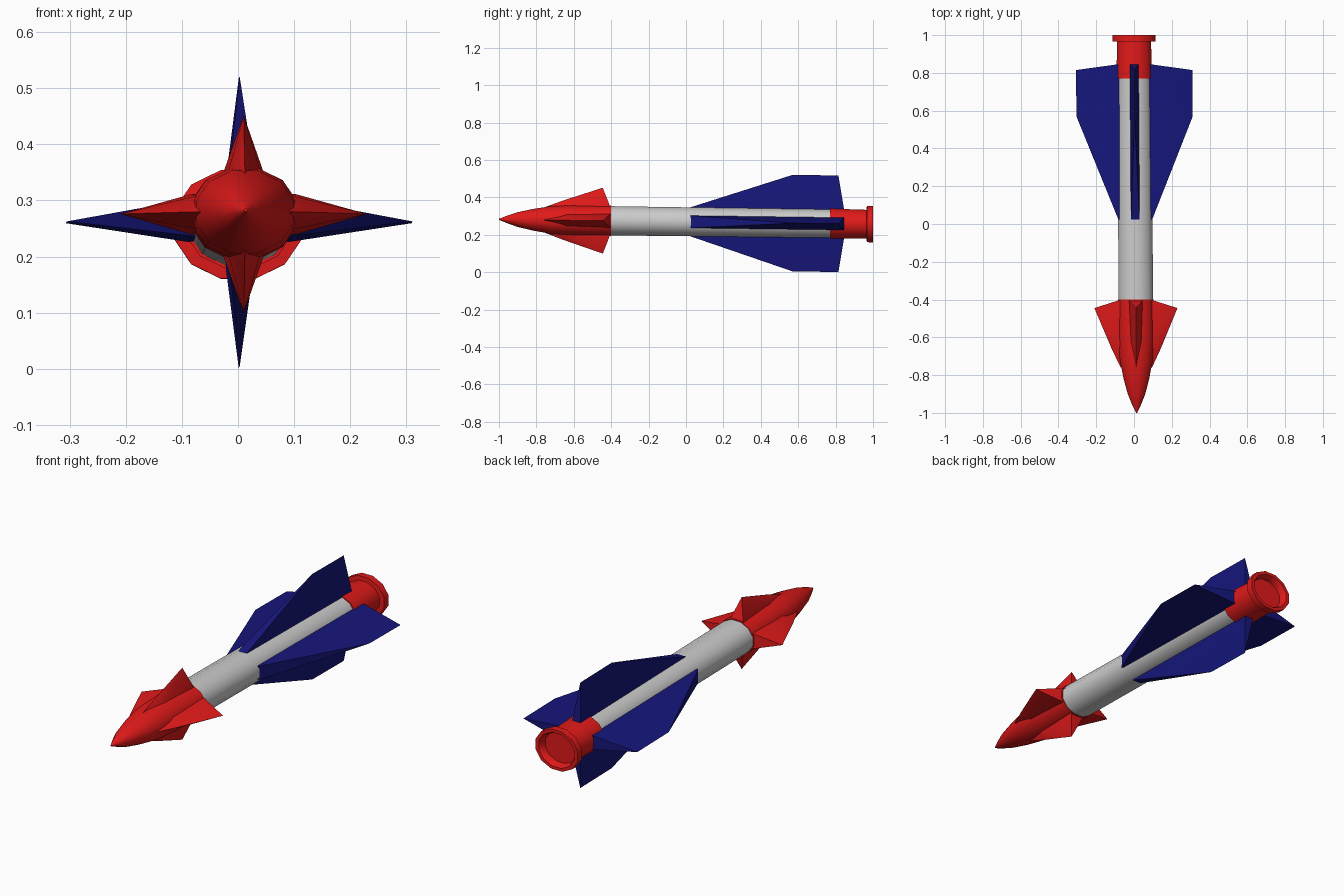
import bpy, bmesh, math

if "Cube" in bpy.data.objects:
    bpy.data.objects.remove(bpy.data.objects["Cube"])

SIDES = 12
FLAT = 0.85  # the hull is slightly flattened in z


def axis(y):
    # the rocket's centre line is very slightly tilted
    return 0.007 - 0.007 * y, 0.270 - 0.013 * y


def material(name, rgb):
    m = bpy.data.materials.new(name)
    m.diffuse_color = (*rgb, 1)
    m.use_nodes = True
    m.node_tree.nodes["Principled BSDF"].inputs["Base Color"].default_value = m.diffuse_color
    return m


red = material("red_paint", (0.75, 0.01, 0.01))
blue = material("blue_paint", (0.008, 0.008, 0.2))


def finish(bm, name, mat, angle):
    bmesh.ops.recalc_face_normals(bm, faces=bm.faces)
    me = bpy.data.meshes.new(name)
    bm.to_mesh(me)
    bm.free()
    ob = bpy.data.objects.new(name, me)
    bpy.context.collection.objects.link(ob)
    if mat:
        me.materials.append(mat)
    bpy.ops.object.select_all(action='DESELECT')
    ob.select_set(True)
    bpy.context.view_layer.objects.active = ob
    bpy.ops.object.shade_smooth_by_angle(angle=math.radians(angle))


def lathe(name, profile, mat=None):
    # profile of (y, radius) swept round the centre line
    bm = bmesh.new()
    rings = []
    for y, r in profile:
        cx, cz = axis(y)
        ring = []
        for i in range(SIDES):
            a = (i + 0.5) * 2 * math.pi / SIDES
            ring.append(bm.verts.new((cx + r * math.cos(a), y, cz + r * FLAT * math.sin(a))))
        rings.append(ring)
    for a, b in zip(rings, rings[1:]):
        for i in range(SIDES):
            j = (i + 1) % SIDES
            bm.faces.new((a[i], a[j], b[j], b[i]))
    bm.faces.new(rings[0])
    bm.faces.new(rings[-1])
    finish(bm, name, mat, 35)


def fin(name, turn, ridge, root, mat):
    # wedge: sharp outer ridge of (y, radius), root of (y, radius, half width)
    c, s = round(math.cos(turn)), round(math.sin(turn))
    pts = [(y, r, 0) for y, r in ridge]
    for y, r, t in root:
        pts += [(y, r, t), (y, r, -t), (y, 0.04, t), (y, 0.04, -t)]
    bm = bmesh.new()
    for y, r, t in pts:
        cx, cz = axis(y)
        bm.verts.new((cx + c * r - s * t, y, cz + s * r + c * t))
    res = bmesh.ops.convex_hull(bm, input=bm.verts)
    loose = [v for v in bm.verts if not v.link_faces]
    bmesh.ops.delete(bm, geom=loose, context='VERTS')
    finish(bm, name, mat, 20)


# Hull: nose cone, tube, tail with recessed flange
lathe("nose_cone", [(-1, 0.003), (-0.96, 0.023), (-0.9, 0.048), (-0.82, 0.070),
                    (-0.72, 0.090), (-0.6, 0.097), (-0.4, 0.098)], red)
lathe("body_tube", [(-0.42, 0.095), (0.8, 0.092)])
lathe("tail_section", [(0.77, 0.098), (0.965, 0.093), (0.967, 0.118), (1.0, 0.118),
                       (1.0, 0.100), (0.99, 0.092), (0.965, 0.088)], red)

# Four tail fins and four nose fins
for k, side in enumerate(("right", "top", "left", "bottom")):
    turn = k * math.pi / 2
    upright = k % 2 == 1
    tip = 0.258 if upright else 0.308
    r = 0.078 if upright else 0.090
    t = 0.023 if upright else 0.033
    fin("tail_fin_" + side, turn, [(0.57, tip), (0.815, tip)],
        [(0.025, r, t), (0.845, r, t)], blue)
    f = 0.8 if upright else 1.0
    fin("nose_fin_" + side, turn,
        [(-0.76, 0.083 * f), (-0.66, 0.13 * f), (-0.445, 0.22 * f)],
        [(-0.74, 0.06 * f, 0.012), (-0.64, 0.085 * f, 0.03), (-0.405, 0.093 * f, 0.036)], red)
